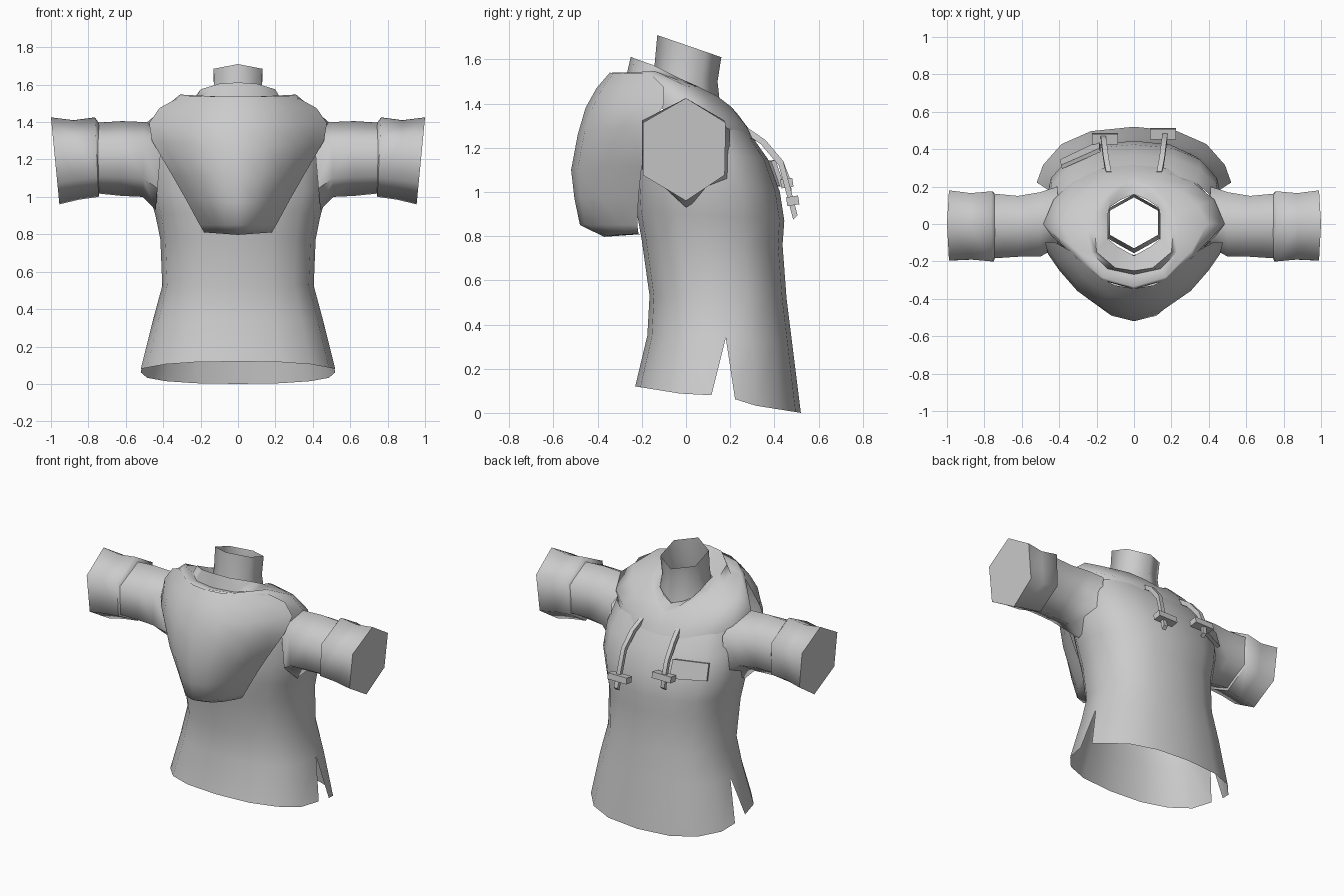
import bpy, bmesh, math
from mathutils import Vector

grey = bpy.data.materials.new("grey_cloth")
grey.diffuse_color = (0.6, 0.6, 0.6, 1)


def finish(bm, name, angle=50):
    bmesh.ops.recalc_face_normals(bm, faces=bm.faces)
    me = bpy.data.meshes.new(name)
    bm.to_mesh(me)
    bm.free()
    me.materials.append(grey)
    me.shade_smooth()
    me.set_sharp_from_angle(angle=math.radians(angle))
    ob = bpy.data.objects.new(name, me)
    bpy.context.collection.objects.link(ob)
    return ob


def loft(rings, closed=True, cap_end=False):
    bm = bmesh.new()
    rows = [[bm.verts.new(p) for p in r] for r in rings]
    n = len(rows[0])
    for a, b in zip(rows, rows[1:]):
        for i in range(n if closed else n - 1):
            j = (i + 1) % n
            bm.faces.new((a[i], a[j], b[j], b[i]))
    if cap_end:
        bm.faces.new(rows[-1])
    return bm, rows


def mirrored(half):
    """Full ring from the half that runs back to front on +x."""
    return half + [(-x, y, z) for x, y, z in half[-2:0:-1]]


def body_ring(w, yb, zb, yf, zf):
    pts = []
    for k in range(16):
        t = k * math.tau / 16
        s, c = math.sin(t), math.cos(t)
        x = w * math.copysign(abs(s) ** 0.85, s)
        f = (1 - math.copysign(abs(c) ** 0.82, c)) / 2
        pts.append((x, yb + (yf - yb) * f, zb + (zf - zb) * f))
    return pts


# Torso with tilted hem
bm, rows = loft([body_ring(*r) for r in (
    (.52, -.23, .12, .52, .0), (.455, -.175, .35, .48, .32),
    (.405, -.165, .53, .455, .52), (.415, -.20, .78, .437, .76),
    (.44, -.225, .92, .445, .87), (.475, -.23, 1.04, .425, 1.0),
    (.47, -.22, 1.2, .37, 1.15), (.44, -.21, 1.36, .285, 1.27))])
# Side slits
for k in (4, 12):
    v, top = rows[0][k], rows[1][k]
    co = v.co.copy()
    bmesh.ops.split_edges(bm, edges=[bm.edges.get((v, top))])
    for u in [u for u in bm.verts if (u.co - co).length < 1e-5]:
        front = max(f.calc_center_median().y for f in u.link_faces) > co.y
        u.co.y, u.co.z = (.222, .062) if front else (.115, .08)
for k in (4, 12):
    rows[1][k].co.y, rows[1][k].co.z = .18, .34
finish(bm, "torso")


# Six-sided sleeves and cuffs
def hexagon(xt, xb, y0, y1, zt, zb, s):
    h = zt - zb
    pts = [(0, zt), (y1, zt - .24 * h), (y1 - .005, zb + .25 * h),
           (0, zb), (y0, zb + .25 * h), (y0, zt - .24 * h)]
    return [(s * (xb + (xt - xb) * (z - zb) / h), y, z) for y, z in pts]


for s, side in ((1, "right"), (-1, "left")):
    bm, _ = loft([hexagon(*r, s) for r in (
        (.40, .44, -.125, .20, 1.39, .93), (.50, .51, -.175, .17, 1.40, 1.0),
        (.62, .62, -.175, .15, 1.405, 1.005), (.78, .77, -.185, .165, 1.395, 1.02))])
    finish(bm, side + "_sleeve", 65)
    bm, _ = loft([hexagon(*r, s) for r in (
        (.74, .74, -.17, .15, 1.39, 1.03), (.765, .745, -.20, .175, 1.425, 1.0),
        (.88, .85, -.19, .165, 1.41, .985), (1.0, .955, -.195, .18, 1.425, .96))],
        cap_end=True)
    finish(bm, side + "_cuff", 65)

# Hanging hood bag on the back
us = [-1, -.87, -.66, -.34, 0, .34, .66, .87, 1]
bag = []
for w, yc, ye, z, ze in ((.31, -.345, -.16, 1.54, 1.535), (.42, -.405, -.10, 1.47, 1.475),
                         (.475, -.455, -.10, 1.38, 1.395), (.46, -.49, -.16, 1.26, 1.30),
                         (.355, -.52, -.20, 1.10, 1.12), (.275, -.505, -.215, .97, .98),
                         (.205, -.48, -.22, .85, .85), (.18, -.37, -.215, .797, .81),
                         (.17, -.19, -.19, .81, .81)):
    bag.append([(w * u, yc + (ye - yc) * abs(u) ** 2.2, z + (ze - z) * abs(u)) for u in us])
bm, _ = loft(bag, closed=False)
finish(bm, "hood_bag", 75)

# Hood collar draped over the shoulders, with its raised inner rim
collar = [
    [(0, -.35, 1.49), (.17, -.30, 1.49), (.30, -.17, 1.44), (.455, -.05, 1.32),
     (.44, .10, 1.27), (.33, .23, 1.25), (.17, .30, 1.24), (0, .315, 1.23)],
    [(0, -.345, 1.53), (.17, -.30, 1.53), (.31, -.18, 1.53), (.485, .0, 1.40),
     (.43, .13, 1.34), (.32, .22, 1.31), (.16, .275, 1.295), (0, .285, 1.285)],
    [(0, -.335, 1.54), (.17, -.285, 1.54), (.31, -.14, 1.547), (.39, .0, 1.48),
     (.34, .10, 1.43), (.25, .18, 1.38), (.13, .235, 1.345), (0, .265, 1.31)],
    [(0, -.27, 1.525), (.14, -.24, 1.522), (.23, -.15, 1.52), (.25, -.03, 1.505),
     (.22, .06, 1.475), (.16, .14, 1.435), (.09, .205, 1.385), (0, .24, 1.345)],
    [(0, -.25, 1.612), (.10, -.235, 1.605), (.20, -.15, 1.575), (.21, -.03, 1.515),
     (.18, .06, 1.475), (.13, .14, 1.435), (.07, .195, 1.385), (0, .225, 1.35)],
    [(0, -.17, 1.50), (.09, -.12, 1.50), (.14, -.08, 1.50), (.14, -.03, 1.49),
     (.14, .05, 1.46), (.13, .09, 1.43), (.07, .13, 1.40), (0, .16, 1.38)]]
bm, _ = loft([mirrored(r) for r in collar])
finish(bm, "hood_collar", 60)

# Open six-sided neck
neck = []
for r, zb, zf in ((.14, 1.49, 1.38), (.128, 1.57, 1.50), (.13, 1.71, 1.61)):
    sy = .145 / .13
    neck.append([(r * x, r * y * sy + (.015 if zb > 1.6 else 0), zb + (zf - zb) * (y + 1) / 2)
                 for x, y in ((0, -1), (1, -.5), (1, .5), (0, 1), (-1, .5), (-1, -.5))])
bm, _ = loft(neck)
finish(bm, "neck", 65)


def box(name, centre, size, tilt):
    bm = bmesh.new()
    bmesh.ops.create_cube(bm, size=1)
    ob = finish(bm, name, 30)
    ob.location, ob.scale, ob.rotation_euler = centre, size, (tilt, 0, 0)


# Drawstrings with toggles
for s, drop, side in ((1, 0, "right"), (-1, .08, "left")):
    path = [(.135, .27, 1.28), (.15, .35, 1.225), (.16, .43, 1.13),
            (.165, .465, 1.0 + drop / 2), (.17 - drop / 8, .495 - drop / 3, .885 + drop)]
    rings = [[(s * x + a, y + b, z + b) for a, b in
              ((-.014, -.01), (.014, -.01), (.014, .01), (-.014, .01))] for x, y, z in path]
    bm, rows = loft(rings, cap_end=True)
    bm.faces.new(rows[0])
    finish(bm, side + "_drawstring", 30)
    box(side + "_toggle", (s * .155, .483 - drop / 3, .96 + drop), (.14, .055, .04), .15)

# Chest pocket flap
quad = [(-.185, .405, 1.145), (-.39, .315, 1.135), (-.395, .345, 1.03), (-.185, .445, 1.03)]
off = Vector((-.006, .02, .006))
bm, rows = loft([[Vector(p) - off for p in quad], quad], cap_end=True)
finish(bm, "chest_pocket", 30)
